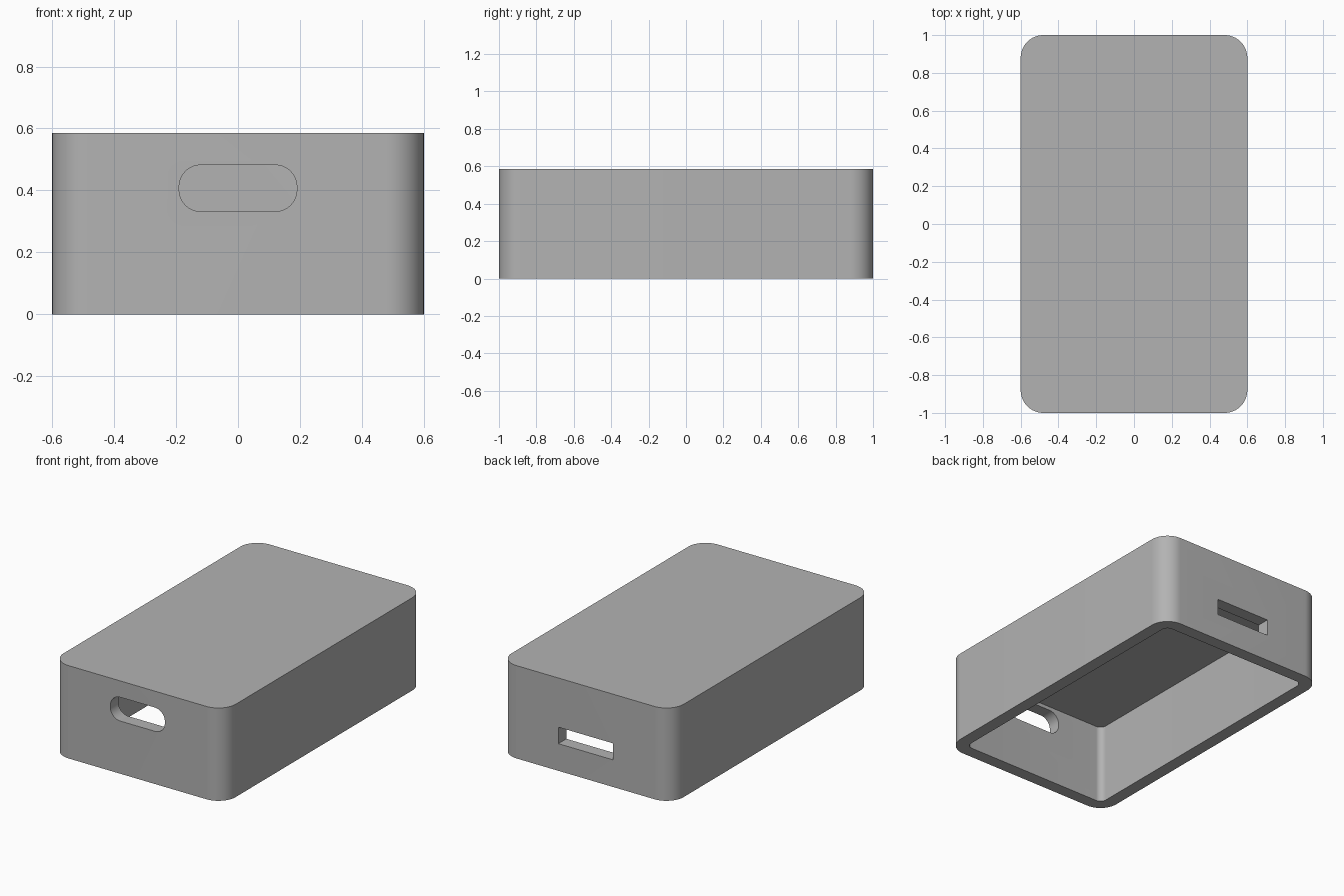
import bpy, bmesh, math
from mathutils import Matrix, Vector

HALF_X, HALF_Y, HEIGHT = 0.6, 1.0, 0.585
RADIUS, WALL = 0.12, 0.08

old = bpy.data.objects.get("Cube")
if old:
    bpy.data.objects.remove(old, do_unlink=True)

grey = bpy.data.materials.new("light_grey")
grey.use_nodes = True
colour = (0.45, 0.45, 0.45, 1)
grey.diffuse_color = colour
grey.node_tree.nodes["Principled BSDF"].inputs["Base Color"].default_value = colour


def rounded_outline(hx, hy, r, steps=16):
    """Corner-rounded rectangle, counter-clockwise."""
    if r == 0:
        return [(hx, hy), (-hx, hy), (-hx, -hy), (hx, -hy)]
    points = []
    for quarter, (sx, sy) in enumerate([(1, 1), (-1, 1), (-1, -1), (1, -1)]):
        for i in range(steps + 1):
            a = math.pi / 2 * (quarter + i / steps)
            points.append((sx * (hx - r) + r * math.cos(a),
                           sy * (hy - r) + r * math.sin(a)))
    return points


def prism(name, outline, depth, matrix=Matrix()):
    """Extrude an outline along its local z."""
    bm = bmesh.new()
    face = bm.faces.new([bm.verts.new((x, y, 0)) for x, y in outline])
    new = bmesh.ops.extrude_face_region(bm, geom=[face])["geom"]
    bmesh.ops.translate(bm, vec=Vector((0, 0, depth)),
                        verts=[g for g in new if isinstance(g, bmesh.types.BMVert)])
    bmesh.ops.recalc_face_normals(bm, faces=bm.faces)
    mesh = bpy.data.meshes.new(name)
    bm.to_mesh(mesh)
    bm.free()
    mesh.materials.append(grey)
    obj = bpy.data.objects.new(name, mesh)
    obj.matrix_world = matrix
    bpy.context.collection.objects.link(obj)
    return obj


def upright(y, z):
    return Matrix.Translation((0, y, z)) @ Matrix.Rotation(math.pi / 2, 4, "X")


# Outer body
case = prism("case_shell", rounded_outline(HALF_X, HALF_Y, RADIUS), HEIGHT)

# Hollow inside, open at the bottom, and the two end openings
cutters = [
    prism("cavity_cutter",
          rounded_outline(HALF_X - WALL, HALF_Y - WALL, RADIUS - WALL),
          HEIGHT - WALL + 0.1, Matrix.Translation((0, 0, -0.1))),
    prism("front_slot_cutter", rounded_outline(0.19, 0.075, 0.07), 0.3,
          upright(-HALF_Y + 0.15, 0.407)),
    prism("back_slot_cutter", rounded_outline(0.19, 0.052, 0), 0.3,
          upright(HALF_Y + 0.15, 0.223)),
]
bpy.context.view_layer.objects.active = case
case.select_set(True)
for cutter in cutters:
    mod = case.modifiers.new(cutter.name, "BOOLEAN")
    mod.operation = "DIFFERENCE"
    mod.solver = "EXACT"
    mod.object = cutter
    bpy.ops.object.modifier_apply(modifier=mod.name)
for cutter in cutters:
    bpy.data.objects.remove(cutter, do_unlink=True)

# Smooth round corners, crisp rims
bpy.ops.object.select_all(action="DESELECT")
case.select_set(True)
bpy.ops.object.shade_smooth_by_angle(angle=math.radians(30))
